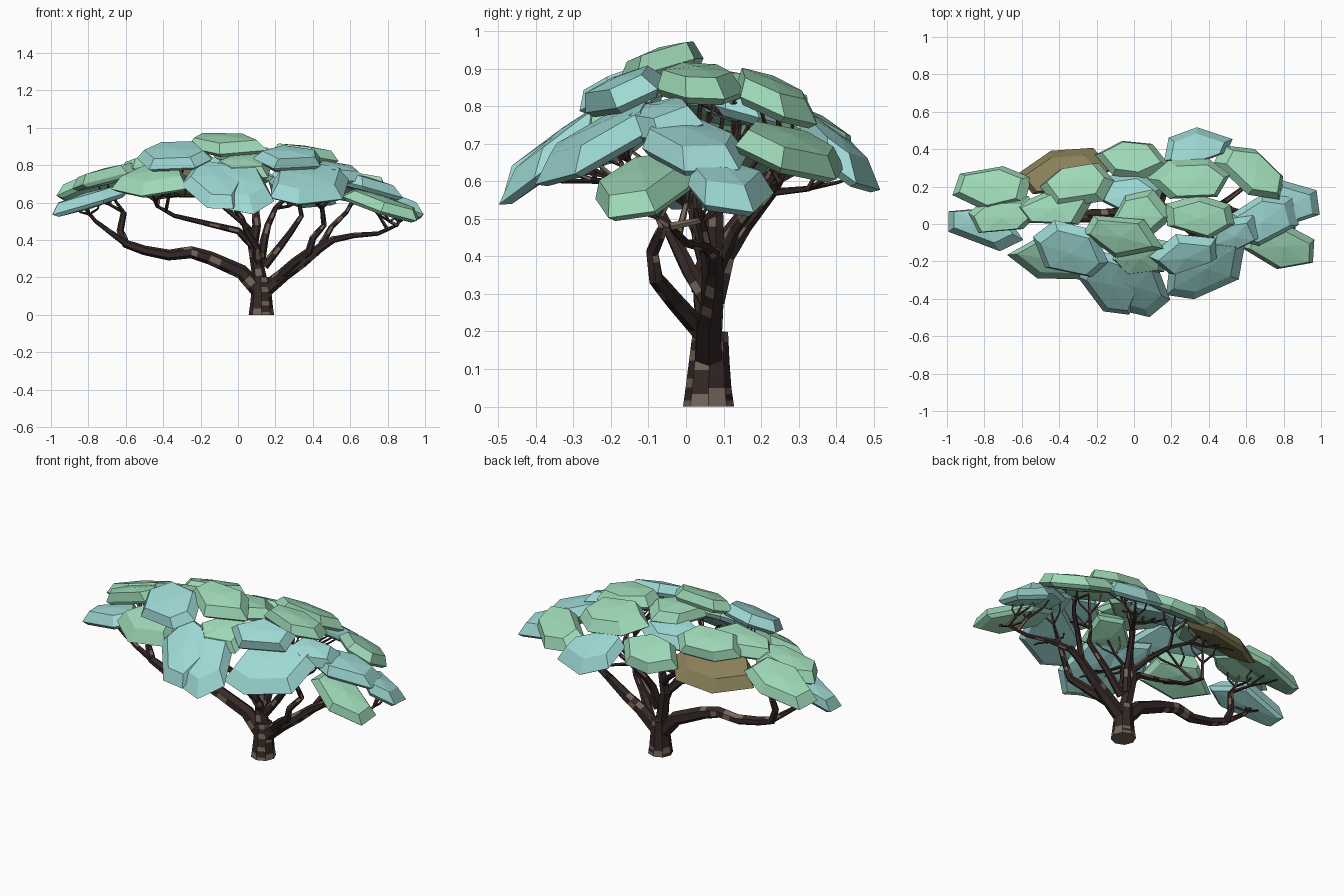
import bpy
import bmesh
import math
import random
from mathutils import Vector

random.seed(11)
cube = bpy.data.objects.get("Cube")
if cube:
    bpy.data.objects.remove(cube, do_unlink=True)


def material(name, colour):
    mat = bpy.data.materials.new(name)
    mat.use_nodes = True
    mat.diffuse_color = (*colour, 1)
    shader = mat.node_tree.nodes["Principled BSDF"]
    shader.inputs["Base Color"].default_value = (*colour, 1)
    shader.inputs["Roughness"].default_value = 0.9
    return mat


GREEN = material("leaf green", (0.34, 0.69, 0.47))
BLUE = material("leaf blue", (0.34, 0.69, 0.66))
OLIVE = material("dry leaf brown", (0.25, 0.21, 0.10))
DARK = material("dark bark", (0.035, 0.022, 0.02))
PALE = material("pale bark", (0.18, 0.13, 0.10))


def finish(bm, name, materials):
    bmesh.ops.recalc_face_normals(bm, faces=bm.faces)
    mesh = bpy.data.meshes.new(name)
    bm.to_mesh(mesh)
    bm.free()
    for mat in materials:
        mesh.materials.append(mat)
    obj = bpy.data.objects.new(name, mesh)
    bpy.context.collection.objects.link(obj)
    return obj


def bridge(bm, lower, upper):
    faces = []
    for i in range(len(lower)):
        j = (i + 1) % len(lower)
        faces.append(bm.faces.new((lower[i], lower[j], upper[j], upper[i])))
    return faces


def densify(points, steps=3):
    """Split every path segment so that bark patches stay small."""
    points = [Vector(p) for p in points]
    path = [a.lerp(b, s / steps) for a, b in zip(points, points[1:]) for s in range(steps)]
    return path + points[-1:]


def tube(bm, points, r_start, r_end, sides=6, pale=0.18):
    """Tapered faceted tube along a path, with scattered pale bark faces."""
    last = len(points) - 1
    rings = []
    for i, p in enumerate(points):
        along = (points[min(i + 1, last)] - points[max(i - 1, 0)]).normalized()
        side = along.cross(Vector((0, 1, 0.02))).normalized()
        other = along.cross(side)
        r = r_start + (r_end - r_start) * i / last
        ring = []
        for k in range(sides):
            a = math.tau * k / sides
            ring.append(bm.verts.new(p + r * (math.cos(a) * side + math.sin(a) * other)))
        rings.append(ring)
    bm.faces.new(rings[0])
    bm.faces.new(rings[-1])
    for lower, upper in zip(rings, rings[1:]):
        for face in bridge(bm, lower, upper):
            face.material_index = int(random.random() < pale)


anchors = []  # points where twigs may sprout


def limb(name, r_start, r_end, points):
    bm = bmesh.new()
    tube(bm, densify(points), r_start, r_end)
    finish(bm, name, (DARK, PALE))
    for a, b in zip(points[1:], points[2:]):
        a, b = Vector(a), Vector(b)
        anchors.extend((a.lerp(b, 0.5), b))


# Trunk with a flared, paler foot
bm = bmesh.new()
tube(bm, densify([(.125, .06, 0), (.125, .06, .05), (.125, .062, .12), (.122, .065, .2)]),
     0.068, 0.047, sides=8)
for face in bm.faces:
    if face.calc_center_median().z < 0.04:
        face.material_index = int(random.random() < 0.7)
finish(bm, "trunk", (DARK, PALE))

# Main limbs
limb("right_limb", .042, .016, [
    (.11, .06, .13), (.02, .06, .23), (-.15, .05, .305), (-.25, .05, .335),
    (-.37, .04, .32), (-.5, .04, .345), (-.6, .05, .38), (-.63, .06, .45), (-.61, .08, .55)])
limb("right_limb_fork", .018, .007, [
    (-.59, .05, .375), (-.68, .03, .44), (-.76, .02, .5), (-.82, 0, .57)])
limb("left_limb", .042, .018, [
    (.14, .06, .13), (.25, .06, .22), (.34, .07, .28), (.44, .08, .36), (.52, .08, .41)])
limb("left_limb_outer", .018, .008, [
    (.5, .08, .4), (.62, .05, .425), (.75, 0, .435), (.85, -.04, .48)])
limb("left_limb_upper", .018, .009, [
    (.43, .08, .35), (.5, .13, .47), (.58, .19, .55), (.62, .24, .62)])
limb("left_limb_front", .027, .012, [
    (.2, .05, .19), (.3, -.03, .28), (.38, -.08, .34), (.4, -.09, .41),
    (.46, -.06, .48), (.45, -.1, .57)])
limb("center_limb", .04, .018, [
    (.12, .06, .17), (.1, .07, .28), (.08, .08, .38), (.1, .08, .48), (.09, .08, .6)])
limb("center_limb_right", .022, .008, [
    (.08, .07, .37), (0, .04, .45), (-.15, .02, .485), (-.34, .02, .53), (-.43, .06, .58)])
limb("center_limb_front", .026, .01, [
    (.11, .06, .28), (.1, .01, .36), (.05, -.03, .44), (.02, -.07, .52), (-.04, -.13, .6)])
limb("center_limb_back", .026, .01, [
    (.12, .08, .28), (.14, .11, .4), (.16, .16, .48), (.2, .23, .57), (.27, .27, .64)])
limb("back_limb_right", .02, .008, [
    (.09, .08, .42), (.02, .14, .5), (-.08, .2, .58), (-.2, .23, .64)])
limb("center_limb_left", .024, .009, [
    (.14, .06, .26), (.22, .06, .36), (.28, .05, .44), (.34, .03, .53), (.32, .02, .63)])
limb("tall_branch", .015, .006, [
    (.09, .08, .55), (.12, .12, .65), (.1, .14, .74), (.12, .13, .81)])


def crown_slope(x, y):
    """Downward slope of a clump: outward, with the inner front leaning forward."""
    lean = -0.2 if y < 0 and abs(x) < 0.6 else 0
    return Vector((0.38 * x, 1.6 * y + lean, 0))


def clump(name, mat, x, y, z, length, width, turn):
    """Irregular bevelled leaf slab, tilted away from the crown's middle."""
    slope = crown_slope(x, y)
    normal = Vector((slope.x, slope.y, 1)).normalized()
    turn = math.radians(turn)
    count = random.choice((5, 6, 6))
    start = random.random()
    outline = []
    for k in range(count):
        a = math.tau * (k + start + random.uniform(-.2, .2)) / count
        stretch = random.uniform(1.06, 1.2)
        u = length * stretch * math.cos(a)
        v = width * stretch * math.sin(a)
        outline.append(Vector((u * math.cos(turn) - v * math.sin(turn),
                               u * math.sin(turn) + v * math.cos(turn), 0)))
    drift = -0.03 * slope + Vector((random.uniform(-.02, .02), random.uniform(-.02, .02), 0))
    bm = bmesh.new()

    def place(offset, height):
        point = Vector((x, y, z)) + offset + normal * height
        point.z -= slope.dot(offset)
        return bm.verts.new(point)

    rings = [[place(p * size + drift * shift, h) for p in outline]
             for size, h, shift in ((.86, -.035, 0), (1, -.015, 0), (.78, .035, 1))]
    for lower, upper in zip(rings, rings[1:]):
        bridge(bm, lower, upper)
    for ring, height in ((rings[0], -.045), (rings[-1], .045)):
        tip = place(drift, height)
        for i in range(count):
            bm.faces.new((ring[i], ring[(i + 1) % count], tip))
    finish(bm, name, (mat,))


# Crown clumps: x, y, z, half length, half width, turn in degrees
green_clumps = [
    (-.76, .20, .70, .19, .11, 0), (-.70, .05, .74, .17, .10, 10),
    (-.30, .21, .82, .18, .11, 15), (-.40, .10, .81, .20, .10, 5),
    (0, .35, .73, .18, .09, 0), (.63, .28, .68, .20, .10, -35),
    (.31, .24, .82, .20, .11, 0), (.04, .05, .86, .17, .11, 20),
    (.35, .04, .86, .18, .10, -5), (.77, -.10, .59, .20, .12, -15),
    (-.06, -.07, .91, .20, .11, -15), (-.46, -.20, .71, .20, .10, -15),
    (.04, -.18, .79, .16, .10, 0)]
blue_clumps = [
    (-.80, -.02, .61, .20, .11, -10), (.34, .42, .66, .17, .09, 10),
    (-.02, .17, .79, .16, .11, 0), (.70, .02, .69, .18, .12, 20),
    (.87, .12, .58, .13, .10, -25), (-.34, -.14, .85, .19, .13, -20),
    (-.14, -.31, .70, .19, .12, -50), (.02, -.35, .67, .16, .13, -30),
    (.27, -.16, .84, .17, .10, 10), (.39, -.25, .69, .22, .13, 25),
    (.55, -.05, .76, .13, .10, 10)]
dry_clumps = [(-.38, .29, .70, .23, .11, 8)]

crown = []
for label, mat, rows in (("green_leaf_clump", GREEN, green_clumps),
                         ("blue_leaf_clump", BLUE, blue_clumps),
                         ("dry_leaf_clump", OLIVE, dry_clumps)):
    for number, row in enumerate(rows, 1):
        clump(f"{label}_{number}", mat, *row)
        crown.append(row)

# Forked twigs reaching from the limbs up to each clump
bm = bmesh.new()
for x, y, z, length, width, turn in crown:
    goal = Vector((x, y, z - 0.03))
    root = min((p for p in anchors if p.z < goal.z - 0.03),
               key=lambda p: (p - goal).length)
    bend = root.lerp(goal, 0.5) + Vector((0, 0, -0.02))
    tube(bm, [root, bend, goal], 0.011, 0.005, sides=5)
    for sign in (-1, 1):
        across = Vector((0.3 * length * sign, -0.4 * width * sign, 0))
        tip = goal + across
        tip.z -= crown_slope(x, y).dot(across)
        tube(bm, [bend, bend.lerp(tip, 0.5) + across * 0.3, tip], 0.007, 0.004, sides=4)
finish(bm, "twigs", (DARK, PALE))
